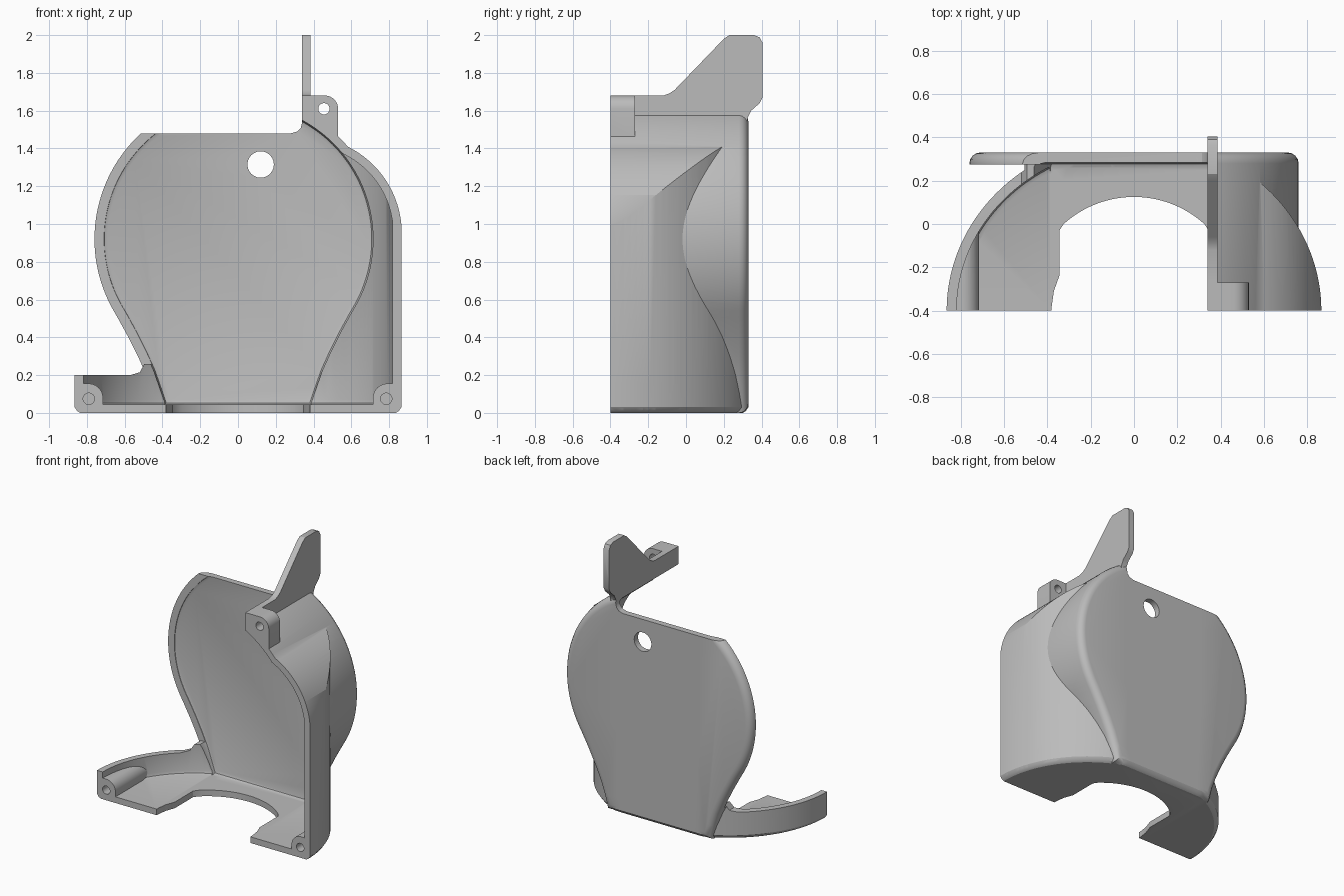
import bpy, bmesh, math
from mathutils import Vector

cube = bpy.data.objects.get("Cube")
if cube:
    bpy.data.objects.remove(cube)

grey = bpy.data.materials.new("neutral_grey")
grey.use_nodes = True
grey.diffuse_color = (0.5, 0.5, 0.5, 1)
grey.node_tree.nodes["Principled BSDF"].inputs["Base Color"].default_value = (0.5, 0.5, 0.5, 1)

WALL = 0.045


def loft(name, rings):
    """Solid skinned through matching closed rings, capped at both ends."""
    bm = bmesh.new()
    loops = [[bm.verts.new(p) for p in ring] for ring in rings]
    n = len(loops[0])
    for a, b in zip(loops, loops[1:]):
        for i in range(n):
            j = (i + 1) % n
            bm.faces.new((a[i], a[j], b[j], b[i]))
    bm.faces.new(loops[0][::-1])
    bm.faces.new(loops[-1])
    bmesh.ops.recalc_face_normals(bm, faces=bm.faces)
    mesh = bpy.data.meshes.new(name)
    bm.to_mesh(mesh)
    bm.free()
    mesh.materials.append(grey)
    obj = bpy.data.objects.new(name, mesh)
    bpy.context.collection.objects.link(obj)
    return obj


def prism(name, pts, lo, hi, axis="y"):
    place = {"x": lambda p, h: (h, p[0], p[1]),
             "y": lambda p, h: (p[0], h, p[1]),
             "z": lambda p, h: (p[0], p[1], h)}[axis]
    return loft(name, [[place(p, h) for p in pts] for h in (lo, hi)])


def arc(cx, cy, r, a0, a1, n=24):
    angles = [math.radians(a0 + (a1 - a0) * i / n) for i in range(n + 1)]
    return [(cx + r * math.cos(a), cy + r * math.sin(a)) for a in angles]


def disc(cx, cy, r):
    return arc(cx, cy, r, 0, 345, 23)


def combine(target, other, op):
    mod = target.modifiers.new("combine", "BOOLEAN")
    mod.operation, mod.object, mod.solver = op, other, "EXACT"
    bpy.context.view_layer.objects.active = target
    bpy.ops.object.modifier_apply(modifier=mod.name)
    bpy.data.objects.remove(other)


def drum_outline(d):
    """Round housing narrowing to a foot, inset by d."""
    foot = [(0.425, 0), (0.45, 0.1), (0.485, 0.2), (0.53, 0.3), (0.58, 0.4), (0.635, 0.5)]
    side = [(x - 0.87 * d, max(z + 0.5 * d, d)) for x, z in foot]
    return side + arc(0, 0.92, 0.76 - d, -30, 210, 96) + [(-x, z) for x, z in side[::-1]]


def drum(name, steps):
    return loft(name, [[(x, y, z) for x, z in drum_outline(d)] for y, d in steps])


def base_outline(d):
    """Half-oval footprint with a flat back, inset by d."""
    curve = [(math.cos(a) * (0.865 - d), min(math.sin(a) * (0.8 - d) - 0.4, 0.33 - d))
             for a in (math.pi * i / 72 for i in range(73))]
    return [(0.865 - d, -0.5)] + curve + [(d - 0.865, -0.5)]


def skirt(name, steps, d):
    """Oval skirt trimmed by the curved shoulder seen on the front rim."""
    obj = loft(name, [[(x, y, z) for x, y in base_outline(e)] for z, e in steps])
    shoulder = ([(0.867 - d, -0.1)] + arc(0.355, 0.95, 0.512 - d, 0, 70)
                + [(0.34, 1.525 - d), (-1, 1.525 - d), (-1, -0.1)])
    combine(obj, prism("trim", shoulder, -1, 1), "INTERSECT")
    return obj


def outer_skirt(name):
    return skirt(name, [(0, 0.03), (0.01, 0.013), (0.03, 0), (1.7, 0)], 0)


# Outer housing: drum with rounded back edge, oval skirt
housing = drum("housing", [(-0.5, 0), (0.28, 0), (0.299, 0.004), (0.315, 0.015),
                           (0.326, 0.031), (0.33, 0.05)])
combine(housing, outer_skirt("skirt"), "UNION")

# Upright fin
fin = [(-0.4, 1.46), (-0.4, 1.68), (-0.12, 1.68), (-0.09, 1.69), (-0.06, 1.71),
       (0.2, 1.98), (0.23, 2.0), (0.36, 2.0), (0.39, 1.988), (0.405, 1.96),
       (0.405, 1.67), (0.39, 1.64), (0.345, 1.6), (0.325, 1.56), (0.32, 1.46)]
combine(housing, prism("fin", fin, 0.34, 0.385, "x"), "UNION")

# Screw lug beside the fin
lug = [(0.34, 1.42), (0.53, 1.42)] + arc(0.46, 1.61, 0.07, 0, 90, 8) + [(0.34, 1.68)]
combine(housing, prism("lug", lug, -0.4, -0.27), "UNION")

# Hollow interior
combine(housing, drum("drum_cavity", [(-0.6, WALL), (0.26, WALL), (0.278, 0.052),
                                      (0.285, 0.07)]), "DIFFERENCE")
combine(housing, skirt("skirt_cavity", [(0.045, 0.07), (0.052, 0.052), (0.07, 0.046),
                                        (1.7, 0.046)], WALL), "DIFFERENCE")

# Open left side, leaving the back plate and a low base wall
opening = [(-1.2, 0.2), (-0.57, 0.2), (-0.52, 0.215), (-0.495, 0.26),
           (0.34, 0.26), (0.34, 1.8), (-1.2, 1.8)]
combine(housing, prism("side_opening", opening, -1, 0.275), "DIFFERENCE")
top = [(-1.2, 1.48), (0.28, 1.48), (0.315, 1.49), (0.333, 1.51), (0.34, 1.54),
       (0.34, 1.8), (-1.2, 1.8)]
combine(housing, prism("top_cut", top, -1, 1), "DIFFERENCE")

# Corner screw bosses
for s in (-1, 1):
    section = [(0.95, 0.02), (0.715, 0.02)] + arc(0.79, 0.08, 0.075, 180, 90, 10) + [(0.95, 0.155)]
    boss = prism("boss", [(s * x, z) for x, z in section], -0.45, 0.1)
    combine(boss, outer_skirt("boss_trim"), "INTERSECT")
    combine(housing, boss, "UNION")

# Flat open front
front = [(-2, -1), (2, -1), (2, 3), (-2, 3)]
combine(housing, prism("front_cut", front, -1, -0.4), "DIFFERENCE")

# Floor notch
edge = [(0.38, -0.6), (0.38, -0.38), (0.37, -0.31), (0.345, -0.24), (0.345, -0.03)]
notch = edge + arc(0, -0.36, 0.485, 48, 132) + [(-x, y) for x, y in edge[::-1]]
combine(housing, prism("floor_notch", notch, -0.1, 0.15, "z"), "DIFFERENCE")

# Screw holes and the back plate hole
for x, z, r, y0, y1 in ((0.12, 1.315, 0.07, 0.2, 0.5), (0.455, 1.61, 0.03, -0.6, -0.2),
                        (0.785, 0.075, 0.03, -0.6, -0.25), (-0.79, 0.075, 0.03, -0.6, -0.25)):
    combine(housing, prism("hole", disc(x, z, r), y0, y1), "DIFFERENCE")

bpy.ops.object.select_all(action="DESELECT")
housing.select_set(True)
bpy.context.view_layer.objects.active = housing
bpy.ops.object.shade_smooth_by_angle(angle=math.radians(30))
